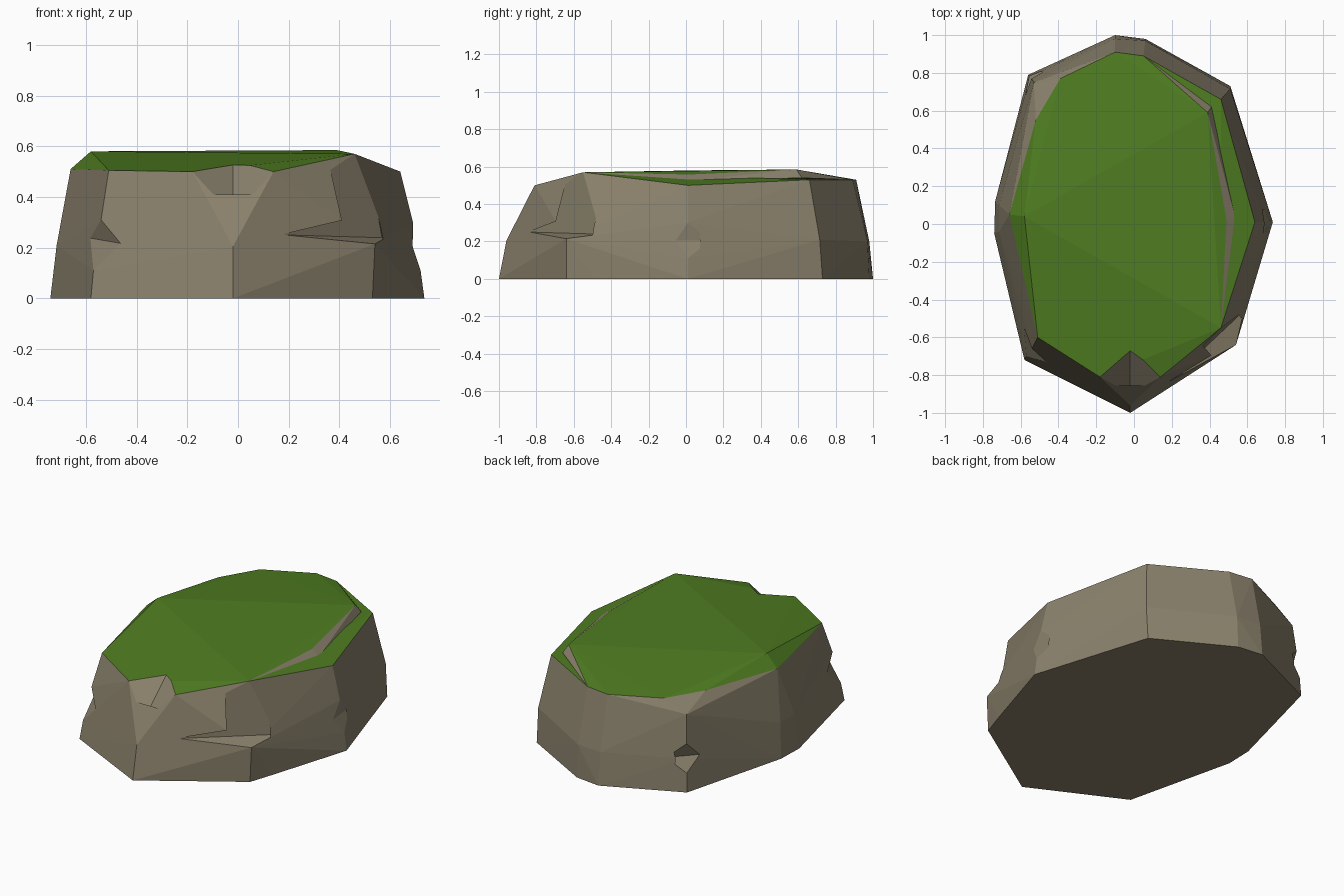
import bpy, bmesh
from mathutils import Vector

if "Cube" in bpy.data.objects:
    bpy.data.objects.remove(bpy.data.objects["Cube"])


def material(name, rgb):
    m = bpy.data.materials.new(name)
    m.diffuse_color = (*rgb, 1)
    m.use_nodes = True
    m.node_tree.nodes["Principled BSDF"].inputs["Base Color"].default_value = m.diffuse_color
    return m


ROCK = material("grey_brown_rock", (0.255, 0.22, 0.15))
GRASS = material("grass_green", (0.078, 0.205, 0.015))


def hull(name, points):
    """Faceted solid wrapped around a handful of corner points."""
    bm = bmesh.new()
    for p in points:
        bm.verts.new(p)
    res = bmesh.ops.convex_hull(bm, input=bm.verts[:])
    loose = {g for g in res["geom_interior"] + res["geom_unused"]
             if isinstance(g, bmesh.types.BMVert)}
    loose |= {v for v in bm.verts if not v.link_faces}
    bmesh.ops.delete(bm, geom=list(loose), context='VERTS')
    bmesh.ops.recalc_face_normals(bm, faces=bm.faces[:])
    me = bpy.data.meshes.new(name)
    bm.to_mesh(me)
    bm.free()
    ob = bpy.data.objects.new(name, me)
    bpy.context.collection.objects.link(ob)
    return ob


def chip(name, s1, s2, t1, t2):
    """Wedge cutter: s1-s2 is the crease, t1 and t2 lie on the two cut faces."""
    pts = [Vector(p) for p in (s1, s2, t1, t2)]
    mid = (pts[0] + pts[1]) / 2
    grow = (1.1, 1.1, 1.35, 1.35)
    ob = hull(name, [mid + (p - mid) * g for p, g in zip(pts, grow)])
    ob.hide_render = True
    return ob


def carve(ob, cutters):
    for c in cutters:
        mod = ob.modifiers.new(c.name, 'BOOLEAN')
        mod.operation, mod.solver, mod.object = 'DIFFERENCE', 'EXACT', c
    dg = bpy.context.evaluated_depsgraph_get()
    me = bpy.data.meshes.new_from_object(ob.evaluated_get(dg))
    ob.modifiers.clear()
    ob.data = me


def paint(ob, is_grass):
    me = ob.data
    me.materials.clear()
    me.materials.append(ROCK)
    me.materials.append(GRASS)
    for p in me.polygons:
        p.use_smooth = False
        p.material_index = int(is_grass(me, p))


# Outlines of the stone at ground, low and rim height
base = [(-.02, -1), (.53, -.64), (.58, -.49), (.735, .01), (.51, .73), (.06, .98),
        (-.10, 1), (-.56, .79), (-.735, .12), (-.74, -.05), (-.58, -.72)]
low = [(-.02, -.96, .205), (.2, -.825, .25), (.54, -.64, .215), (.72, .01, .11),
       (.69, .01, .3), (.51, .715, .21), (.06, .97, .2), (-.10, .98, .2),
       (-.55, .78, .2), (-.715, .1, .21), (-.715, -.04, .21), (-.57, -.70, .11),
       (-.54, -.66, .31), (-.53, .75, .46)]
rim = [(-.18, -.81, .5), (.14, -.81, .5), (.46, -.55, .57), (.05, .89, .53),
       (-.10, .91, .53), (-.39, .77, .53), (-.52, .55, .53), (-.66, .05, .51),
       (-.51, -.60, .505)]
shoulder = [(.64, .01, .5), (.46, .66, .53)]
# Raised turf: crown points and the foot of its bare right-hand step
crown = [(-.58, .04, .58), (.39, .59, .585), (.49, .02, .558)]
step = [(.54, .02, .525), (.41, .62, .54)]

rock = hull("rock_body", [(x, y, 0) for x, y in base] + low + rim + shoulder)
turf = hull("grass_cap", rim + crown + step)

# Chips broken out of the stone
front_v = chip("front_chip", (-.02, -.65, .545), (-.02, -.86, .36),
               (-.18, -.81, .5), (.14, -.81, .5))
chips = [
    front_v,
    chip("ledge_chip", (.2, -.82, .25), (.55, -.49, .24), (.46, -.55, .57), (.54, -.64, .215)),
    chip("left_chip", (-.595, -.53, .24), (-.45, -.75, .215), (-.54, -.66, .31), (-.57, -.70, .11)),
    chip("right_chip", (.69, -.07, .205), (.675, .10, .205), (.69, .01, .3), (.72, .01, .11)),
    chip("back_chip", (-.57, .69, .2), (-.46, .81, .2), (-.55, .785, .12), (-.543, .77, .29)),
]
carve(rock, chips)
carve(turf, [front_v])
for c in chips:
    bpy.data.objects.remove(c)

# Grass on faces lying wholly above the rim; bare stone on the step and front chip
paint(rock, lambda me, p: all(me.vertices[i].co.z > .49 for i in p.vertices))
paint(turf, lambda me, p: p.normal.x < .3 and p.normal.y > -.45)
